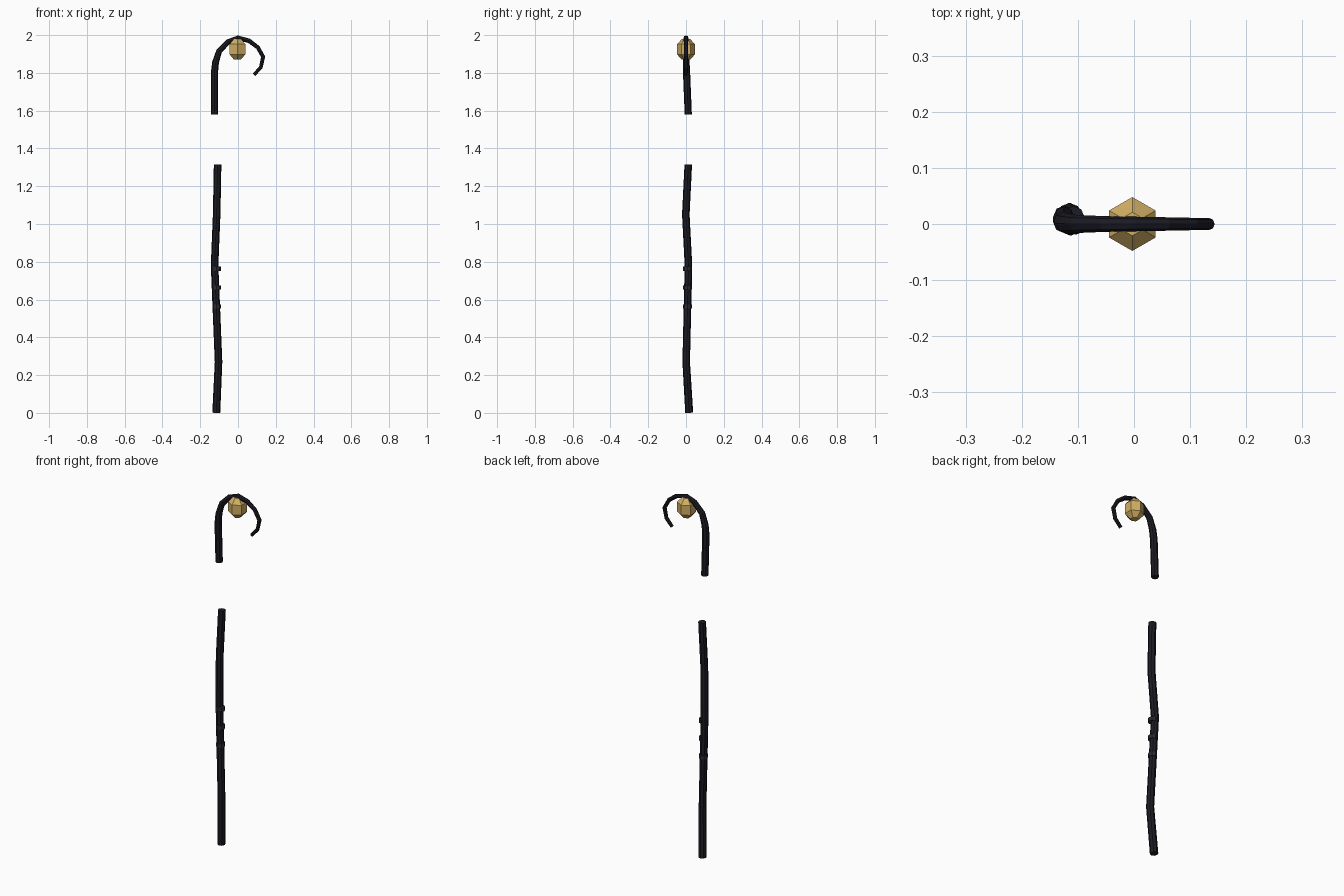
import bpy, bmesh, math
from mathutils import Vector

cube = bpy.data.objects.get("Cube")
if cube:
    bpy.data.objects.remove(cube, do_unlink=True)


def material(name, rgb):
    mat = bpy.data.materials.new(name)
    mat.use_nodes = True
    mat.diffuse_color = (*rgb, 1)
    mat.node_tree.nodes["Principled BSDF"].inputs["Base Color"].default_value = (*rgb, 1)
    return mat


DARK = material("dark wood", (0.011, 0.011, 0.017))
GREY = material("dark grey knots", (0.025, 0.026, 0.036))
GOLD = material("gold gem", (0.64, 0.43, 0.13))


def skin(name, rings, mat):
    """Join equal-length rings of points into a closed, flat shaded tube."""
    bm = bmesh.new()
    loops = [[bm.verts.new(p) for p in ring] for ring in rings]
    n = len(loops[0])
    for low, high in zip(loops, loops[1:]):
        for i in range(n):
            j = (i + 1) % n
            bm.faces.new((low[i], low[j], high[j], high[i]))
    bm.faces.new(loops[0][::-1])
    bm.faces.new(loops[-1])
    bmesh.ops.recalc_face_normals(bm, faces=bm.faces)
    mesh = bpy.data.meshes.new(name)
    bm.to_mesh(mesh)
    bm.free()
    mesh.materials.append(mat)
    obj = bpy.data.objects.new(name, mesh)
    bpy.context.collection.objects.link(obj)
    return obj


def circle(centre, u, v, radius, sides, turn=0.0):
    angles = [turn + math.tau * i / sides for i in range(sides)]
    return [centre + radius * (math.cos(a) * u + math.sin(a) * v) for a in angles]


def sweep(name, path, mat, sides=8):
    """Tube along (x, y, z, radius) stations."""
    pts = [Vector(p[:3]) for p in path]
    rings = []
    for i, p in enumerate(pts):
        tangent = (pts[min(i + 1, len(pts) - 1)] - pts[max(i - 1, 0)]).normalized()
        u = Vector((0, 1, 0))
        u = (u - u.dot(tangent) * tangent).normalized()
        rings.append(circle(p, u, tangent.cross(u), path[i][3], sides))
    return skin(name, rings, mat)


def turned(name, centre, profile, mat, sides):
    """Upright faceted solid from (radius, height) profile points."""
    rings = [circle(Vector(centre) + Vector((0, 0, h)), Vector((1, 0, 0)),
                    Vector((0, 1, 0)), r, sides, math.pi / 2) for r, h in profile]
    return skin(name, rings, mat)


# Crooked lower shaft
sweep("lower_shaft", [
    (-0.115, 0.017, 0.001, 0.021),
    (-0.103, 0.001, 0.27, 0.020),
    (-0.124, 0.013, 0.78, 0.020),
    (-0.113, -0.001, 1.05, 0.020),
    (-0.108, 0.012, 1.315, 0.020),
], DARK)

# Upper shaft bending into a tapering hook
sweep("hook", [
    (-0.125, 0.012, 1.58, 0.019),
    (-0.125, 0.003, 1.80, 0.019),
    (-0.119, 0.001, 1.855, 0.018),
    (-0.100, 0, 1.915, 0.016),
    (-0.052, 0, 1.965, 0.014),
    (0.000, 0, 1.985, 0.013),
    (0.058, 0, 1.970, 0.012),
    (0.105, 0, 1.935, 0.011),
    (0.133, 0, 1.885, 0.011),
    (0.121, 0, 1.830, 0.010),
    (0.085, 0, 1.790, 0.009),
], DARK)

# Grip knots
for i in range(3):
    turned(f"grip_knot_{i + 1}", (-0.113, 0.008, 0.563 + 0.1 * i),
           [(0.023, -0.011), (0.023, 0.011)], GREY, 8)

# Hanging gem
turned("gem", (-0.003, 0, 1.925),
       [(0.021, -0.055), (0.048, -0.027), (0.048, 0.027), (0.021, 0.055)], GOLD, 6)
